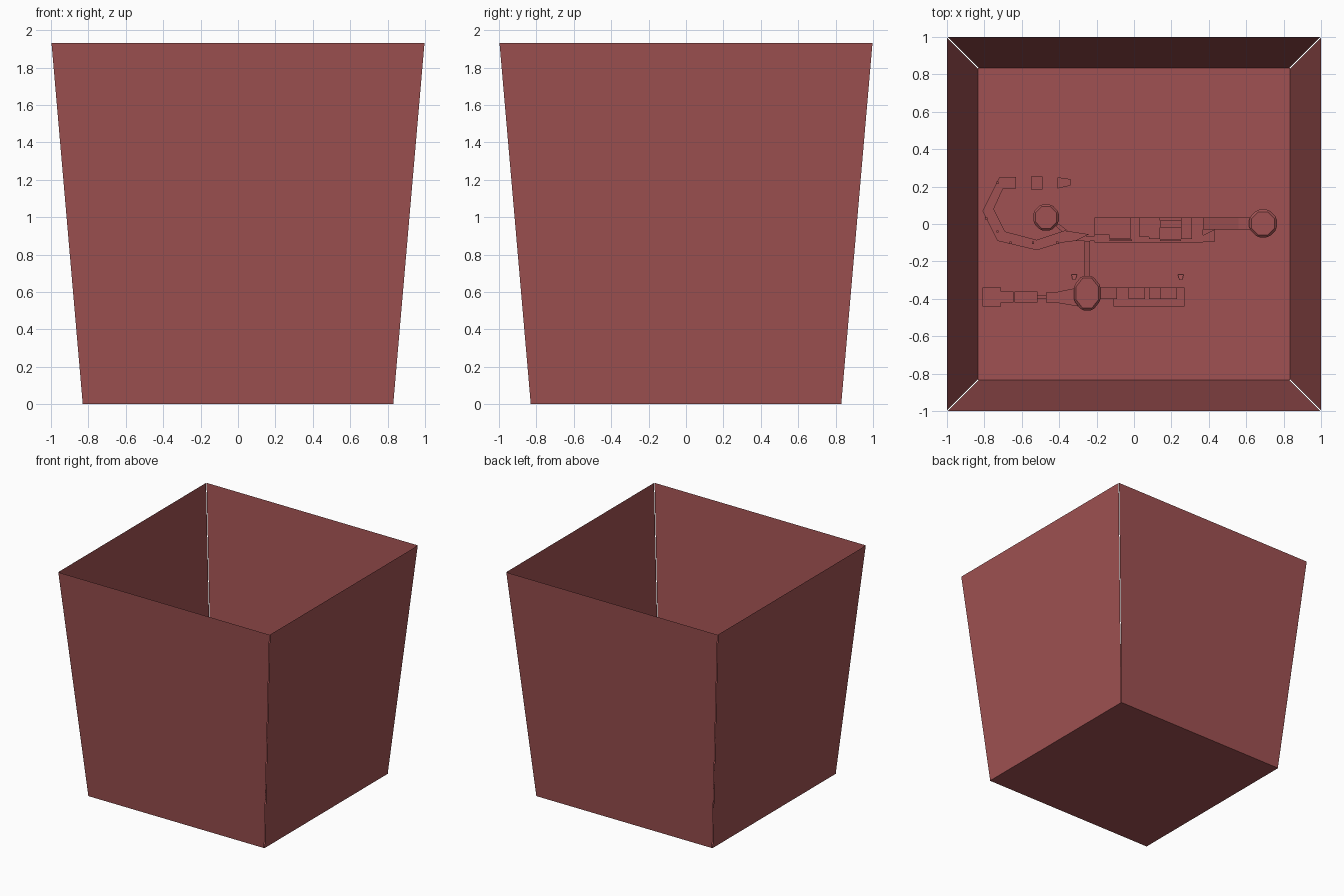
import bpy, bmesh, math
from mathutils import Vector

old = bpy.data.objects.get("Cube")
if old:
    bpy.data.objects.remove(old, do_unlink=True)

red = bpy.data.materials.new("dusty_red")
red.use_nodes = True
COLOR = (0.35, 0.083, 0.085, 1)
red.diffuse_color = COLOR
red.node_tree.nodes["Principled BSDF"].inputs["Base Color"].default_value = COLOR

BASE, TOP, HEIGHT, GAP = 0.833, 1.0, 1.93, 0.003


def finish(name, bm):
    mesh = bpy.data.meshes.new(name)
    bm.to_mesh(mesh)
    bm.free()
    mesh.materials.append(red)
    obj = bpy.data.objects.new(name, mesh)
    bpy.context.collection.objects.link(obj)
    return obj


def sheet(name, corners):
    bm = bmesh.new()
    bm.faces.new([bm.verts.new(c) for c in corners])
    return finish(name, bm)


def prism(name, outline, low, high, drop=Vector((0, 0))):
    """Upright block; drop tilts the roof, in height per unit along x and y."""
    bm = bmesh.new()
    start = Vector(outline[0])
    lower = [bm.verts.new((x, y, low)) for x, y in outline]
    upper = [bm.verts.new((x, y, high - drop.dot(Vector((x, y)) - start)))
             for x, y in outline]
    bm.faces.new(lower[::-1])
    bm.faces.new(upper)
    for i in range(len(outline)):
        j = (i + 1) % len(outline)
        bm.faces.new((lower[i], lower[j], upper[j], upper[i]))
    bmesh.ops.recalc_face_normals(bm, faces=bm.faces)
    return finish(name, bm)


def block(name, x0, x1, y0, y1, high, drop=(0, 0)):
    return prism(name, [(x0, y0), (x1, y0), (x1, y1), (x0, y1)], 0, high, Vector(drop))


def room(name, x, y, rx, ry, high):
    """Eight-sided room with a chamfered roof edge."""
    angles = [math.radians(22.5 + 45 * i) for i in range(8)]
    obj = prism(name, [(x + rx * math.cos(a), y + ry * math.sin(a)) for a in angles], 0, high)
    mod = obj.modifiers.new("roof_chamfer", "BEVEL")
    mod.width, mod.segments = 0.012, 1
    return obj


def stairs(name, x0, x1, y0, y1, high, count):
    step = (x1 - x0) / count
    for i in range(count):
        block(f"{name}_{i + 1}", x0 + i * step, x0 + (i + 1) * step,
              y0, y1, high - i * 0.005)


# Open tapered box: floor and four separate walls
sheet("floor", [(-BASE, -BASE, 0), (BASE, -BASE, 0), (BASE, BASE, 0), (-BASE, BASE, 0)])
for i, side in enumerate(("front", "left", "back", "right")):
    wall = sheet(side + "_wall", [(-BASE + GAP, -BASE, 0), (BASE - GAP, -BASE, 0),
                                  (TOP - GAP, -TOP, HEIGHT), (-TOP + GAP, -TOP, HEIGHT)])
    wall.rotation_euler.z = i * math.pi / 2

# Eight-sided rooms
room("west_room", -0.47, 0.035, 0.074, 0.076, 0.08)
room("south_room", -0.25, -0.37, 0.078, 0.1, 0.08)
room("east_room", 0.69, 0.003, 0.08, 0.08, 0.08)

# Bent passage, one block per leg with mitred ends
outer = [(-0.72, 0.25), (-0.81, 0.07), (-0.73, -0.09), (-0.52, -0.14), (-0.39, -0.1), (-0.31, -0.09)]
inner = [(-0.70, 0.19), (-0.75, 0.08), (-0.69, -0.04), (-0.52, -0.085), (-0.37, -0.035), (-0.24, -0.055)]
for i in range(len(outer) - 1):
    prism(f"bent_passage_{i + 1}", [outer[i], outer[i + 1], inner[i + 1], inner[i]], 0, 0.05)
for i, (x, y) in enumerate([(-0.73, 0.22), (-0.79, 0.03), (-0.73, -0.04),
                            (-0.66, -0.1), (-0.54, -0.1), (-0.41, -0.1)]):
    block(f"passage_post_{i + 1}", x - 0.006, x + 0.006, y - 0.006, y + 0.006, 0.06)

# Detached blocks to the north
block("passage_end", -0.72, -0.63, 0.19, 0.25, 0.05)
block("north_block", -0.55, -0.49, 0.185, 0.255, 0.05)
prism("north_wedge", [(-0.41, 0.19), (-0.34, 0.205), (-0.34, 0.24), (-0.41, 0.25)], 0, 0.05)

# Passages linking the rooms to the middle hall
prism("west_link", [(-0.42, -0.01), (-0.33, -0.09), (-0.2, -0.09), (-0.2, -0.065),
                    (-0.32, -0.065), (-0.4, 0.0)], 0, 0.04)
block("south_link", -0.265, -0.235, -0.29, -0.09, 0.03, (0, -0.1))
block("east_ramp", 0.37, 0.56, -0.03, 0.035, 0.08, (0.25, 0))
block("east_link", 0.56, 0.63, -0.03, 0.035, 0.04)
prism("ramp_buttress", [(0.37, -0.06), (0.43, -0.03), (0.43, -0.095), (0.37, -0.095)], 0, 0.04)

# Middle hall, with raised bays, stairs and a long side ledge
block("hall", -0.21, 0.37, -0.1, 0.035, 0.04)
for i, (x0, x1, y0) in enumerate([(-0.21, -0.13, -0.06), (-0.13, -0.075, -0.08),
                                  (-0.075, -0.02, -0.08), (0.03, 0.08, -0.07),
                                  (0.08, 0.14, -0.08), (0.25, 0.31, -0.08)]):
    block(f"hall_bay_{i + 1}", x0, x1, y0, 0.035, 0.06 + 0.005 * (i % 2))
stairs("hall_step", 0.14, 0.25, -0.02, 0.02, 0.08, 6)
for i, (x0, x1) in enumerate([(-0.13, -0.01), (0.14, 0.25)]):
    block(f"hall_ledge_{i + 1}", x0, x1, -0.09, -0.082, 0.05)

# South wing: end block, tapering neck and stepped hall
block("wing_end", -0.81, -0.71, -0.44, -0.34, 0.05)
for i, x in enumerate((-0.71, -0.64, -0.58)):
    block(f"wing_segment_{i + 1}", x, x + 0.065, -0.42, -0.36, 0.05)
block("wing_neck", -0.515, -0.47, -0.397, -0.383, 0.03)
prism("wing_flare", [(-0.47, -0.42), (-0.42, -0.42), (-0.3, -0.44), (-0.3, -0.34),
                     (-0.42, -0.365), (-0.47, -0.365)], 0, 0.05)
block("south_hall", -0.11, 0.27, -0.44, -0.34, 0.03)
block("south_ramp", -0.18, -0.09, -0.4, -0.34, 0.07, (0.15, 0))
block("south_bay", -0.03, 0.06, -0.4, -0.34, 0.055)
block("south_bay_small", 0.08, 0.14, -0.4, -0.34, 0.06)
stairs("south_step", 0.14, 0.23, -0.4, -0.34, 0.07, 6)

# Small tapered stands
for side, x in (("right", -0.32), ("left", 0.25)):
    prism(side + "_stand", [(x - 0.008, -0.3), (x + 0.008, -0.3),
                            (x + 0.015, -0.27), (x - 0.015, -0.27)], 0, 0.04, Vector((0, 1)))
